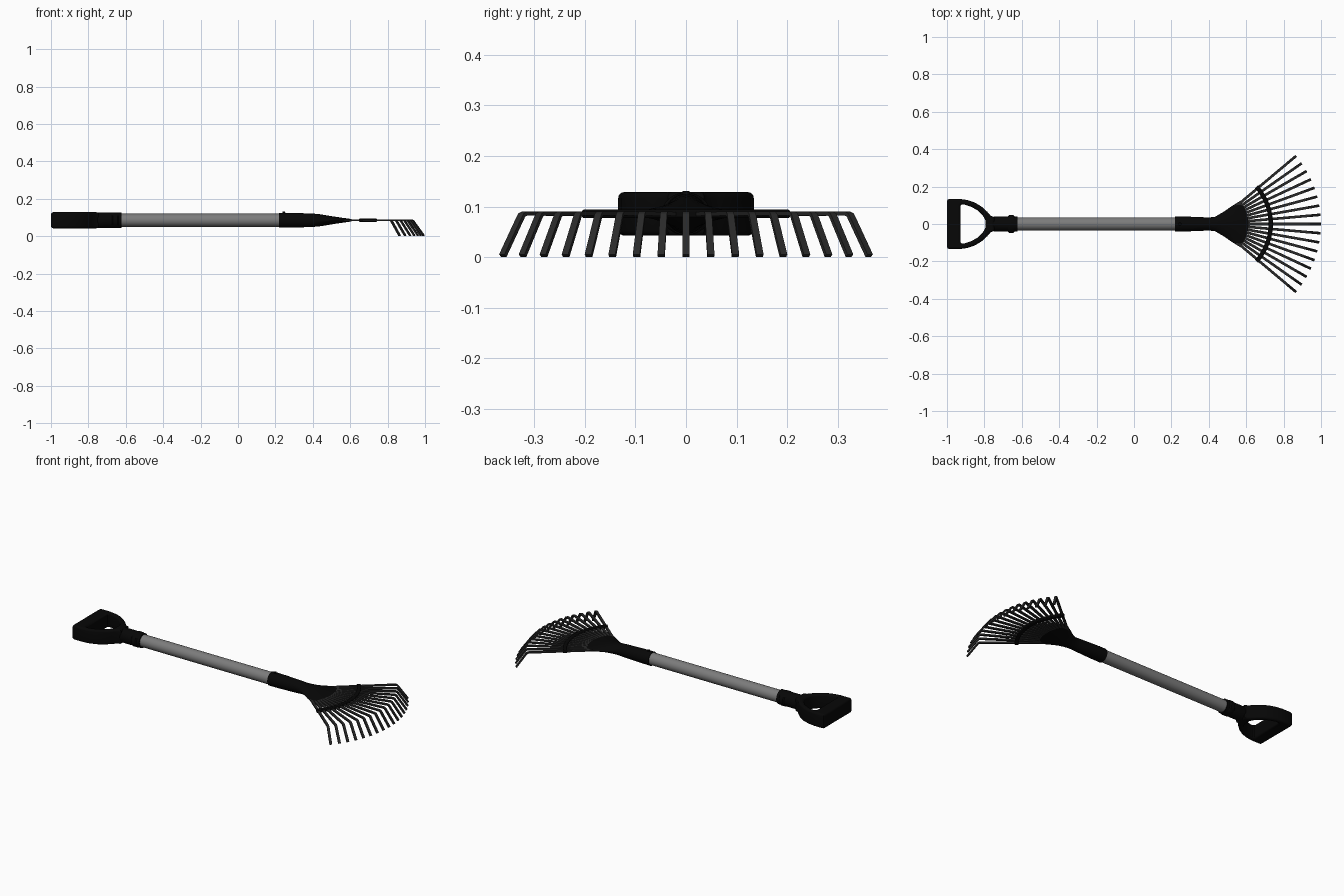
import bpy, bmesh, math
from mathutils import Vector

if "Cube" in bpy.data.objects:
    bpy.data.objects.remove(bpy.data.objects["Cube"])

ZC = 0.0855                     # height of the shaft axis
HUB = Vector((0.433, 0, 0))     # point the tines fan out from


def material(name, v):
    m = bpy.data.materials.new(name)
    m.diffuse_color = (v, v, v, 1)
    m.use_nodes = True
    m.node_tree.nodes["Principled BSDF"].inputs["Base Color"].default_value = m.diffuse_color
    return m


BLACK = material("black_plastic", 0.002)
DARK = material("dark_steel", 0.022)
GREY = material("grey_metal", 0.2)


def finish(ob, mat, smooth=True):
    ob.data.materials.clear()
    ob.data.materials.append(mat)
    bpy.ops.object.select_all(action='DESELECT')
    ob.select_set(True)
    bpy.context.view_layer.objects.active = ob
    if smooth:
        bpy.ops.object.shade_smooth_by_angle(angle=math.radians(35))
    return ob


def mesh_object(name, bm, mat, smooth=True):
    bmesh.ops.recalc_face_normals(bm, faces=bm.faces[:])
    me = bpy.data.meshes.new(name)
    bm.to_mesh(me)
    bm.free()
    ob = bpy.data.objects.new(name, me)
    bpy.context.collection.objects.link(ob)
    return finish(ob, mat, smooth)


def skin(bm, rings):
    """Join closed rings of points into a capped tube."""
    rings = [[bm.verts.new(p) for p in r] for r in rings]
    n = len(rings[0])
    for a, b in zip(rings, rings[1:]):
        for i in range(n):
            j = (i + 1) % n
            bm.faces.new((a[i], a[j], b[j], b[i]))
    bm.faces.new(rings[0])
    bm.faces.new(rings[-1])


def loft(name, sections, mat, n=32):
    """Elliptical sections along x: (x, half width, half height, z, bow)."""
    bm = bmesh.new()
    rings = []
    for x, w, h, z, bow in sections:
        ring = []
        for i in range(n):
            a = 2 * math.pi * i / n
            c, s = math.cos(a), math.sin(a)
            ring.append((x - bow * c * c, w * c, z + h * s))
        rings.append(ring)
    skin(bm, rings)
    return mesh_object(name, bm, mat)


def sweep(bm, path, side, w, t):
    """Rectangular bar along a path; side(i) gives the width direction."""
    rings = []
    for i, p in enumerate(path):
        d = (path[min(i + 1, len(path) - 1)] - path[max(i - 1, 0)]).normalized()
        s = side(i)
        u = s.cross(d).normalized()
        rings.append([p + s * a * w / 2 + u * b * t / 2
                      for a, b in ((-1, -1), (1, -1), (1, 1), (-1, 1))])
    skin(bm, rings)


# shaft
loft("shaft", [(-0.66, .035, .035, ZC, 0), (0.26, .035, .035, ZC, 0)], GREY)

# handle neck and its collar
loft("handle_neck", [(-0.775, .030, .041, ZC, 0), (-0.745, .041, .042, ZC, 0),
                     (-0.68, .041, .042, ZC, 0), (-0.622, .041, .042, ZC, 0)], BLACK)
loft("handle_collar", [(-0.675, .040, .0415, ZC, 0), (-0.668, .048, .0425, ZC, 0),
                       (-0.645, .048, .0425, ZC, 0), (-0.638, .040, .0415, ZC, 0)], BLACK)

# D-shaped grip: outline with a hole, extruded with rounded edges
outer = [(-1, .122), (-.997, .13), (-.988, .134), (-.93, .134), (-.89, .128),
         (-.85, .114), (-.815, .093), (-.785, .066), (-.765, .043), (-.745, .036)]
inner = [(-.927, .098), (-.92, .104), (-.905, .103), (-.87, .092), (-.835, .072),
         (-.81, .048), (-.795, .022)]
cu = bpy.data.curves.new("grip", 'CURVE')
cu.dimensions = '2D'
cu.fill_mode = 'BOTH'
cu.extrude, cu.bevel_depth, cu.offset, cu.bevel_resolution = .031, .012, -.012, 3
for half in (outer, inner):
    pts = half + [(x, -y) for x, y in reversed(half)]
    sp = cu.splines.new('POLY')
    sp.points.add(len(pts) - 1)
    for p, (x, y) in zip(sp.points, pts):
        p.co = (x, y, 0, 1)
    sp.use_cyclic_u = True
grip = bpy.data.objects.new("grip", cu)
grip.location.z = ZC
bpy.context.collection.objects.link(grip)
bpy.context.view_layer.objects.active = grip
grip.select_set(True)
bpy.ops.object.convert(target='MESH')
finish(bpy.context.view_layer.objects.active, BLACK)

# socket flaring into the flat fan plate
loft("socket", [(0.22, .040, .040, ZC, 0), (0.30, .039, .039, ZC, 0),
                (0.40, .035, .036, ZC, 0), (0.44, .038, .032, ZC, .008),
                (0.50, .066, .022, ZC, .02), (0.56, .097, .013, ZC, .035),
                (0.612, .123, .006, ZC, .045)], BLACK)

# screw on the socket
bm = bmesh.new()
bmesh.ops.create_cone(bm, cap_ends=True, segments=16, radius1=.009, radius2=.007, depth=.012)
bmesh.ops.translate(bm, verts=bm.verts[:], vec=(.245, 0, .125))
mesh_object("socket_screw", bm, BLACK)

# seventeen bent tines
bm = bmesh.new()
for k in range(-8, 9):
    a = math.radians(40) * k / 8
    d = Vector((math.cos(a), math.sin(a), 0))
    s = Vector((-d.y, d.x, 0))
    path = [HUB + d * r + Vector((0, 0, z)) for r, z in
            ((.13, .085), (.497, .086), (.505, .083), (.511, .075), (.563, .003))]
    sweep(bm, path, lambda i: s, .014, .008)
mesh_object("tines", bm, DARK, False)

# curved bar that holds the tines
bm = bmesh.new()
path, radial = [], []
for i in range(33):
    a = math.radians(-42 + 84 * i / 32)
    d = Vector((math.cos(a), math.sin(a), 0))
    radial.append(d)
    path.append(HUB + d * .298 + Vector((0, 0, .0855)))
sweep(bm, path, lambda i: radial[i], .023, .017)
bar = mesh_object("tine_bar", bm, BLACK)
bev = bar.modifiers.new("bevel", 'BEVEL')
bev.width, bev.segments = .004, 2
